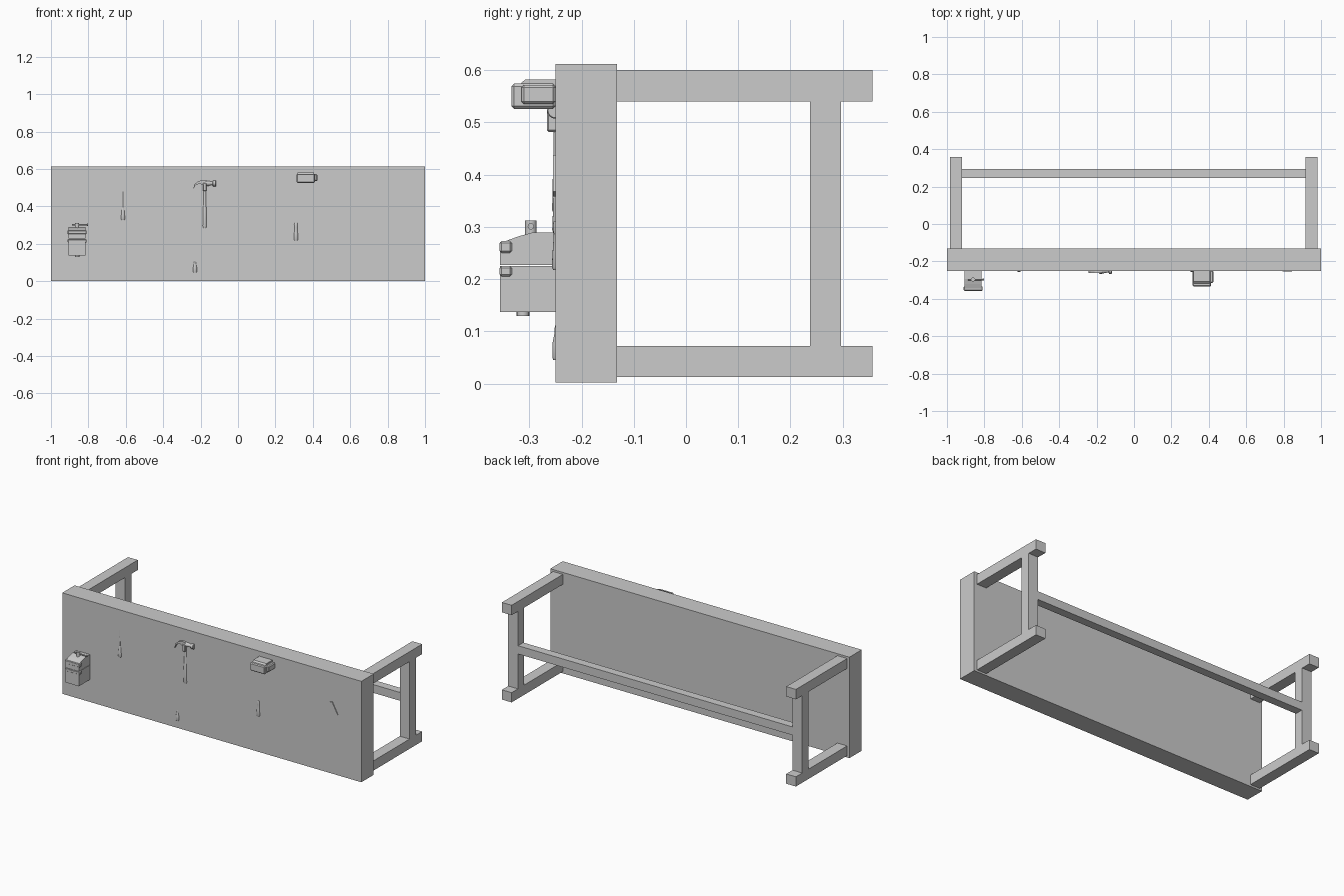
import bpy, bmesh, math
from mathutils import Vector

if "Cube" in bpy.data.objects:
    bpy.data.objects.remove(bpy.data.objects["Cube"])

TOP = -0.25  # work surface plane, tools protrude towards -y


def finish(name, bm, smooth=False):
    bmesh.ops.recalc_face_normals(bm, faces=bm.faces)
    me = bpy.data.meshes.new(name)
    bm.to_mesh(me)
    bm.free()
    ob = bpy.data.objects.new(name, me)
    bpy.context.collection.objects.link(ob)
    if smooth:
        bpy.ops.object.select_all(action='DESELECT')
        ob.select_set(True)
        bpy.context.view_layer.objects.active = ob
        bpy.ops.object.shade_smooth_by_angle(angle=math.radians(35))
    return ob


def box(name, x, y, z, bevel=0):
    bm = bmesh.new()
    bmesh.ops.create_cube(bm, size=1)
    for v in bm.verts:
        v.co = Vector([(r[0] + r[1]) / 2 + c * (r[1] - r[0])
                       for r, c in zip((x, y, z), v.co)])
    if bevel:
        bmesh.ops.bevel(bm, geom=bm.edges[:], offset=bevel, segments=1, affect='EDGES')
    return finish(name, bm)


def prism(name, pts, lo, hi, axis='y'):
    # profile is (x, z) for axis y and (y, z) for axis x
    bm = bmesh.new()
    place = (lambda a, b, d: (a, d, b)) if axis == 'y' else (lambda a, b, d: (d, a, b))
    face = bm.faces.new([bm.verts.new(place(a, b, lo)) for a, b in pts])
    ext = bmesh.ops.extrude_face_region(bm, geom=[face])
    shift = Vector(place(0, 0, hi - lo))
    for v in ext['geom']:
        if isinstance(v, bmesh.types.BMVert):
            v.co += shift
    return finish(name, bm)


def turned(name, origin, direction, profile, n=16):
    # round part from (distance, radius) stations along a direction
    d = Vector(direction).normalized()
    q = d.to_track_quat('Z', 'Y')
    bm = bmesh.new()
    rings = [[bm.verts.new(Vector(origin) + q @ Vector((r * math.cos(i * math.tau / n),
                                                         r * math.sin(i * math.tau / n), t)))
              for i in range(n)] for t, r in profile]
    for a, b in zip(rings, rings[1:]):
        for i in range(n):
            bm.faces.new((a[i], a[(i + 1) % n], b[(i + 1) % n], b[i]))
    bm.faces.new(rings[0])
    bm.faces.new(rings[-1])
    return finish(name, bm, True)


# Bench: slab, legs, end rails and stretcher
box("bench_slab", (-1, 1), (TOP, -0.132), (0.002, 0.612))
for side, x in (("left", (-0.985, -0.92)), ("right", (0.916, 0.981))):
    box(side + "_upper_leg", x, (-0.132, 0.357), (0.54, 0.60))
    box(side + "_lower_leg", x, (-0.132, 0.357), (0.013, 0.072))
    box(side + "_end_rail", x, (0.237, 0.297), (0.072, 0.54))
box("stretcher", (-0.92, 0.916), (0.245, 0.295), (0.282, 0.332))

# Bench vise
prism("vise_fixed_body", [(TOP, 0.137), (-0.356, 0.137), (-0.356, 0.225), (TOP, 0.225)],
      -0.905, -0.815, 'x')
prism("vise_moving_jaw", [(TOP, 0.227), (-0.356, 0.227), (-0.356, 0.271), (-0.345, 0.273),
                          (-0.32, 0.282), (-0.295, 0.289), (TOP, 0.289)], -0.905, -0.815, 'x')
for name, a, b in (("upper_jaw_lip", 0.25, 0.273), ("lower_jaw_lip", 0.205, 0.225)):
    box(name, (-0.911, -0.809), (-0.357, -0.333), (a, b), 0.004)
turned("vise_screw", (-0.86, -0.297, 0.28), (0, 0, 1), [(0, 0.011), (0.032, 0.011)])
turned("vise_screw_end", (-0.86, -0.312, 0.129), (0, 0, 1), [(0, 0.012), (0.012, 0.012)])
turned("vise_handle", (-0.887, -0.297, 0.301), (1, 0, 0),
       [(0, 0.004), (0.078, 0.004), (0.079, 0.006), (0.086, 0.006)])

# Hammer: curved claw, head with striking face, and handle
prism("hammer_claw", [(-0.242, 0.487), (-0.228, 0.512), (-0.205, 0.522), (-0.188, 0.514),
                      (-0.17, 0.512), (-0.17, 0.537), (-0.19, 0.540), (-0.212, 0.535),
                      (-0.232, 0.518)], -0.263, -0.235)
turned("hammer_head", (-0.175, -0.25, 0.523), (1, 0, 0),
       [(0, 0.014), (0.02, 0.013), (0.03, 0.010), (0.038, 0.010),
        (0.042, 0.016), (0.056, 0.016), (0.058, 0.014)])
box("hammer_socket", (-0.188, -0.168), (-0.266, -0.235), (0.482, 0.525), 0.003)
turned("hammer_handle", (-0.178, -0.243, 0.285), (0, -0.01, 1),
       [(0, 0.010), (0.01, 0.013), (0.05, 0.011), (0.10, 0.012), (0.12, 0.009), (0.21, 0.009)])

# Hand tool block with stepped end
prism("block_tool_body", [(-0.25, 0.535), (-0.305, 0.535), (-0.319, 0.545), (-0.319, 0.572),
                          (-0.308, 0.582), (-0.25, 0.582)], 0.318, 0.405, 'x')
box("block_tool_core", (0.313, 0.412), (-0.334, TOP), (0.526, 0.574), 0.005)
box("block_tool_end", (0.40, 0.425), (-0.315, TOP), (0.535, 0.572), 0.005)

# Half-sunk hand tools: handles and blades
handle = [(0, 0.010), (0.006, 0.013), (0.03, 0.011), (0.065, 0.008), (0.072, 0.006)]
turned("screwdriver_handle", (-0.615, -0.244, 0.327), (0, 0, 1), handle)
turned("screwdriver_shaft", (-0.615, -0.2475, 0.395), (0, 0, 1), [(0, 0.004), (0.095, 0.003)], 8)
turned("chisel_handle", (0.31, -0.243, 0.217), (0, 0, 1),
       [(0, 0.011), (0.006, 0.014), (0.04, 0.012), (0.07, 0.010), (0.085, 0.012), (0.094, 0.010)])
turned("awl_handle", (-0.23, -0.245, 0.045), (0, 0, 1),
       [(0, 0.009), (0.005, 0.011), (0.03, 0.011), (0.05, 0.007), (0.066, 0.006)])
prism("putty_knife_blade", [(0.793, 0.434), (0.807, 0.438), (0.845, 0.368), (0.825, 0.358)],
      -0.255, -0.245)
